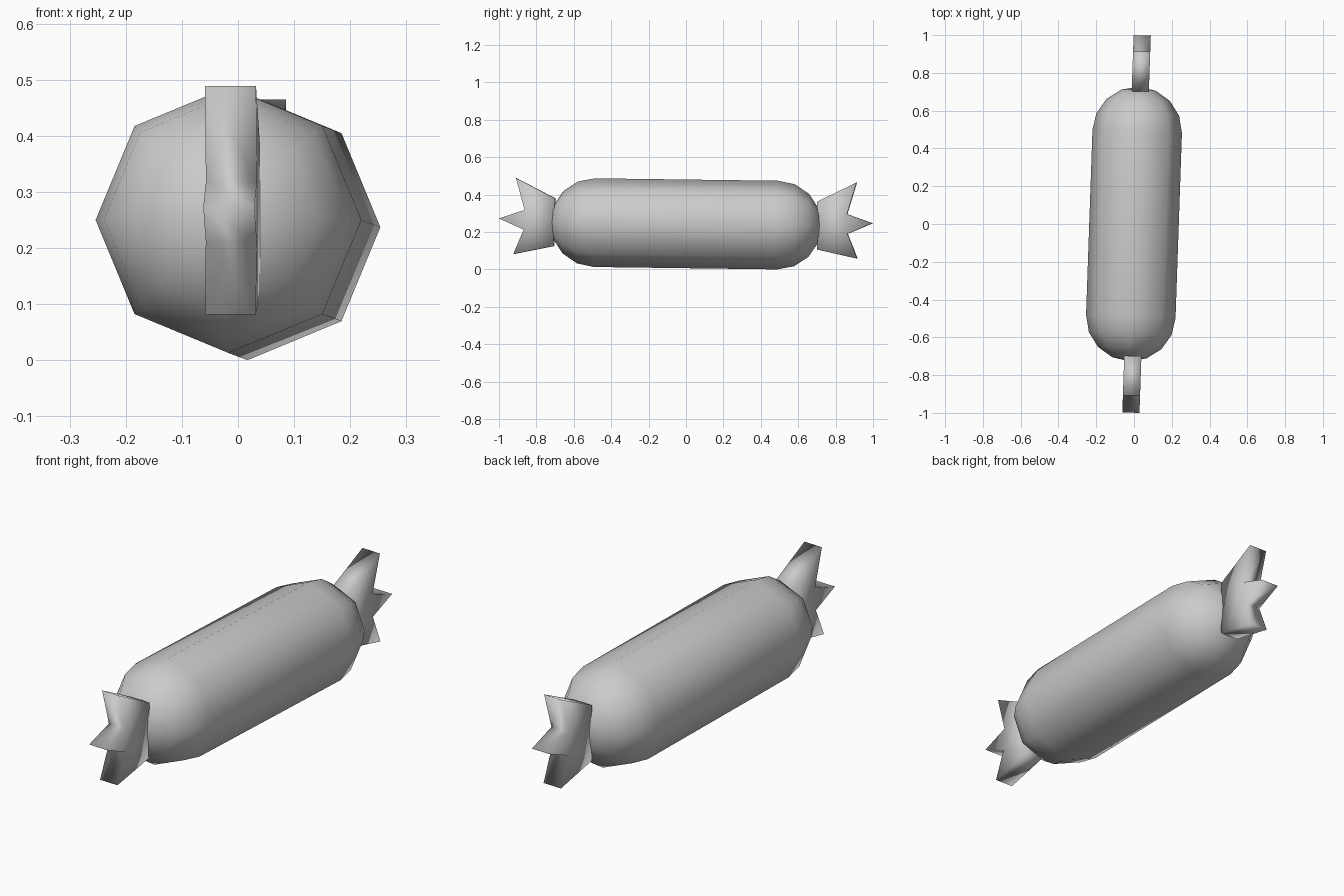
import bpy, bmesh
from math import sin, cos, pi, atan
from mathutils import Matrix

if "Cube" in bpy.data.objects:
    bpy.data.objects.remove(bpy.data.objects["Cube"])

R, HALF, SIDES = 0.237, 0.49, 8
# slight lean of the whole sweet: yaw, then pitch, about its centre
TILT = (Matrix.Translation((0, 0, 0.2437))
        @ Matrix.Rotation(-atan(0.0345), 4, 'Z')
        @ Matrix.Rotation(-atan(0.0131), 4, 'X'))


def finish(name, bm):
    bmesh.ops.recalc_face_normals(bm, faces=bm.faces)
    bm.transform(TILT)
    for f in bm.faces:
        f.smooth = True
    me = bpy.data.meshes.new(name)
    bm.to_mesh(me)
    bm.free()
    ob = bpy.data.objects.new(name, me)
    bpy.context.collection.objects.link(ob)
    return ob


# body: eight-sided capsule along y
bm = bmesh.new()
front = [(-HALF - R * sin(a), R * cos(a)) for a in (3 * pi / 8, pi / 4, pi / 8, 0)]
profile = front + [(-y, r) for y, r in reversed(front)]
rings = [[bm.verts.new((r * cos(2 * pi * i / SIDES), y, r * sin(2 * pi * i / SIDES)))
          for i in range(SIDES)] for y, r in profile]
for a, b in zip(rings, rings[1:]):
    for i in range(SIDES):
        j = (i + 1) % SIDES
        bm.faces.new((a[i], a[j], b[j], b[i]))
for ring, y in ((rings[0], -HALF - R), (rings[-1], HALF + R)):
    pole = bm.verts.new((0, y, 0))
    for i in range(SIDES):
        bm.faces.new((ring[i], ring[(i + 1) % SIDES], pole))
finish("candy_body", bm)

# wrapper ends: jagged fans with three points, (distance along y, height)
FAN = [(0.70, 0.127), (0.911, 0.233), (0.862, 0.063), (0.999, 0.016),
       (0.866, -0.042), (0.92, -0.174), (0.703, -0.128), (0.71, 0.0)]
for name, side, shift in (("front_wrapper", -1, 0.018), ("back_wrapper", 1, 0.009)):
    bm = bmesh.new()
    left, right = [[bm.verts.new((shift + dx, side * y, z)) for y, z in FAN]
                   for dx in (-0.0455, 0.0455)]
    for loop in (left, right):
        for tri in ((0, 1, 2), (0, 2, 7), (2, 3, 4), (2, 4, 7), (4, 5, 6), (4, 6, 7)):
            bm.faces.new([loop[k] for k in tri])
    for i in range(len(FAN)):
        j = (i + 1) % len(FAN)
        bm.faces.new((left[i], left[j], right[j], right[i]))
    finish(name, bm)
